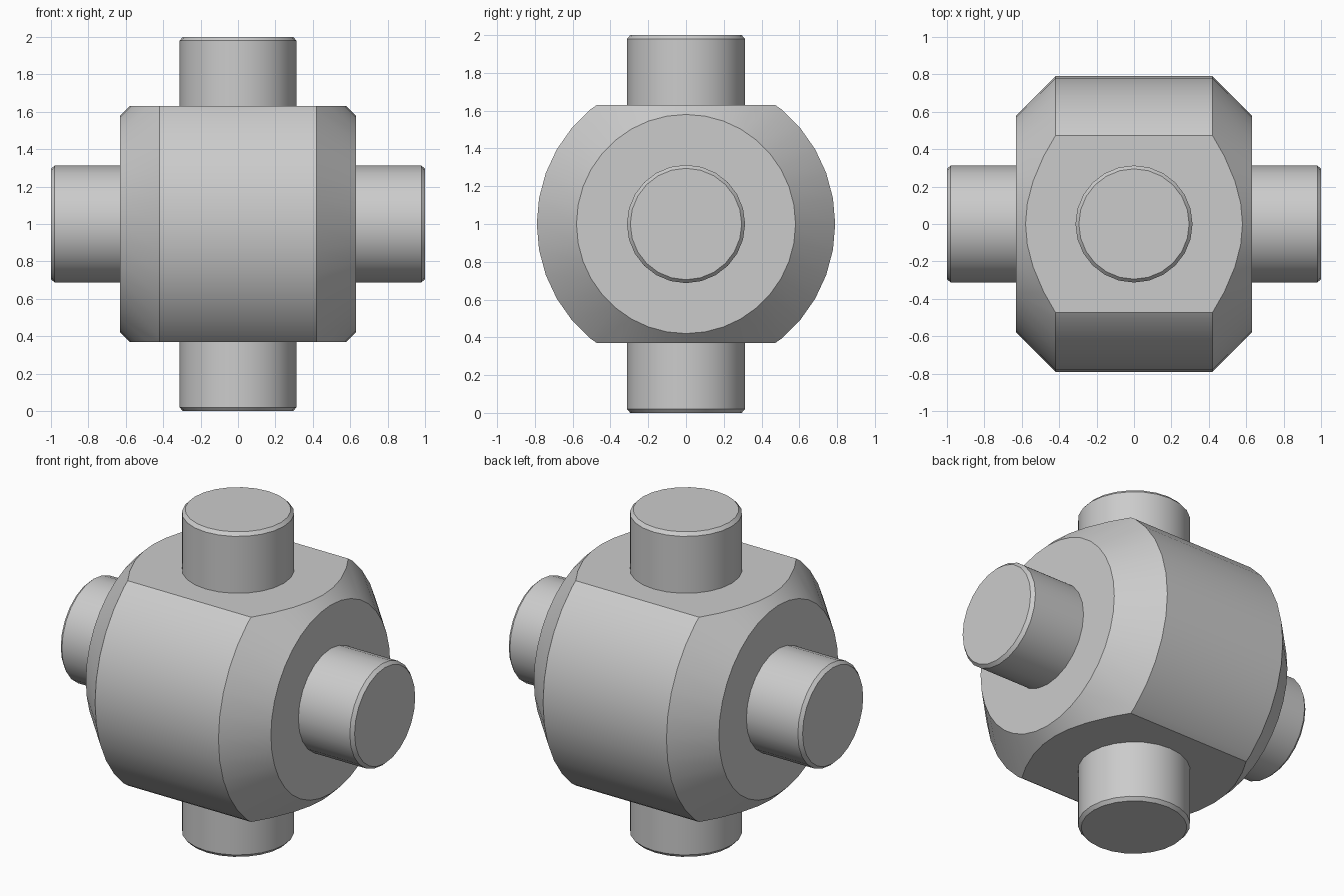
import bpy, bmesh, math
from mathutils import Matrix, Vector

if "Cube" in bpy.data.objects:
    bpy.data.objects.remove(bpy.data.objects["Cube"], do_unlink=True)

grey = bpy.data.materials.new("plain grey")
grey.use_nodes = True
GREY = (0.6, 0.6, 0.6, 1)
grey.diffuse_color = GREY
grey.node_tree.nodes["Principled BSDF"].inputs["Base Color"].default_value = GREY

CENTRE = Vector((0, 0, 1))
FLAT = 0.63       # distance from centre to every flat face


def lathe(profile, sides, cap_start=True):
    """Turn (radius, height) points around z, with flat end caps."""
    bm = bmesh.new()
    rings = []
    for r, h in profile:
        rings.append([bm.verts.new((r * math.cos(a), r * math.sin(a), h))
                      for a in (math.tau * i / sides for i in range(sides))])
    for low, high in zip(rings, rings[1:]):
        for i in range(sides):
            j = (i + 1) % sides
            bm.faces.new((low[i], low[j], high[j], high[i]))
    bm.faces.new(rings[-1])
    if cap_start:
        bm.faces.new(rings[0][::-1])
    return bm


def finish(bm, name):
    """Move to the centre height, make the object and shade it."""
    bm.transform(Matrix.Translation(CENTRE))
    mesh = bpy.data.meshes.new(name)
    bm.to_mesh(mesh)
    bm.free()
    mesh.materials.append(grey)
    obj = bpy.data.objects.new(name, mesh)
    bpy.context.collection.objects.link(obj)
    bpy.ops.object.select_all(action='DESELECT')
    obj.select_set(True)
    bpy.context.view_layer.objects.active = obj
    bpy.ops.object.shade_smooth_by_angle(angle=math.radians(25))


# Body: chamfered drum lying along x, sliced flat above and below
body = lathe([(0.58, -FLAT), (0.79, -0.42), (0.79, 0.42), (0.58, FLAT)], 36)
body.transform(Matrix.Rotation(math.pi / 2, 4, 'Y'))
for side in (1, -1):
    cut = bmesh.ops.bisect_plane(
        body, geom=body.verts[:] + body.edges[:] + body.faces[:],
        plane_co=(0, 0, side * FLAT), plane_no=(0, 0, side), clear_outer=True)
    rim = [e for e in cut["geom_cut"] if isinstance(e, bmesh.types.BMEdge)]
    bmesh.ops.contextual_create(body, geom=rim)
bmesh.ops.recalc_face_normals(body, faces=body.faces[:])
finish(body, "body")

# Pins: four chamfered stubs in a cross
for name, angle in (("top_pin", 0), ("left_pin", 90),
                    ("bottom_pin", 180), ("right_pin", 270)):
    pin = lathe([(0.313, FLAT - 0.01), (0.313, 0.98), (0.295, 1)], 24, False)
    pin.transform(Matrix.Rotation(math.radians(angle), 4, 'Y'))
    finish(pin, name)
